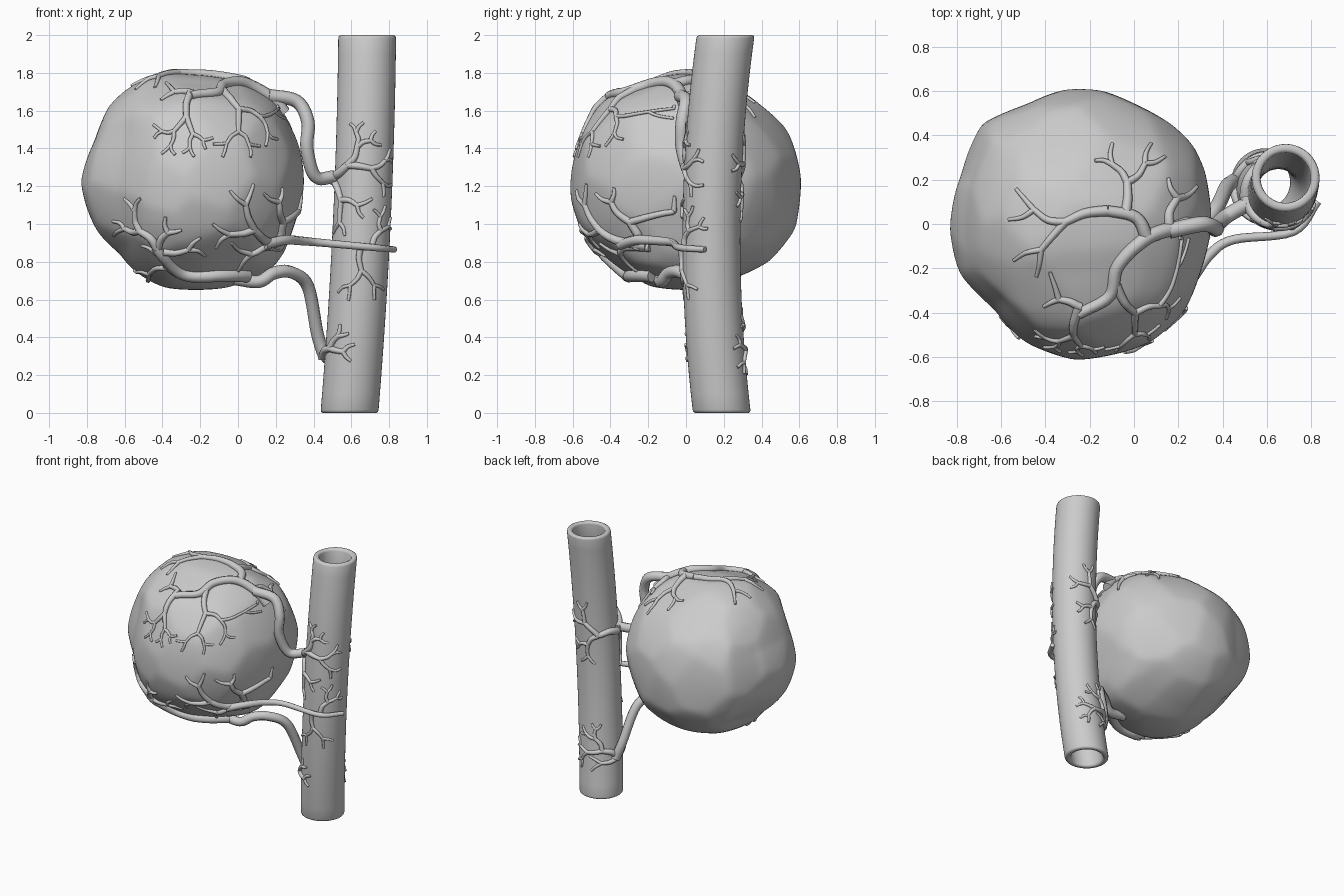
import bpy, bmesh, math, random
from mathutils import Vector

if "Cube" in bpy.data.objects:
    bpy.data.objects.remove(bpy.data.objects["Cube"])

random.seed(4)
C = Vector((-0.25, 0, 1.22))

# Lump outline: radius every 22.5 degrees in the front, side and top views
VIEWS = [
    (0, 2, (.59, .6, .615, .59, .57, .61, .59, .55, .59, .555, .525, .565, .57, .59, .63, .593)),
    (1, 2, (.61, .596, .57, .565, .57, .566, .61, .6, .61, .62, .58, .575, .575, .565, .6, .635)),
    (0, 1, (.59, .635, .61, .6, .61, .585, .635, .56, .575, .574, .535, .585, .6, .62, .615, .595)),
]


def base_radius(d):
    num = den = 0
    for i, j, tab in VIEWS:
        t = math.atan2(d[j], d[i]) % math.tau / math.tau * 16
        k, f = int(t), t % 1
        w = math.hypot(d[i], d[j]) ** 14 + 1e-6
        num += w * (tab[k % 16] * (1 - f) + tab[(k + 1) % 16] * f)
        den += w
    return num / den


# Broad facets give the lump its chiselled look
FACETS = []
for i in range(55):
    z = 1 - (2 * i + 1) / 55
    a, r = i * 2.4, math.sqrt(1 - z * z)
    n = Vector((r * math.cos(a), r * math.sin(a), z)) + Vector([random.uniform(-.13, .13) for _ in range(3)])
    n.normalize()
    FACETS.append((n, base_radius(n) * 0.985))


def radius(d):
    b = base_radius(d)
    cut = min(h / d.dot(n) for n, h in FACETS if d.dot(n) > 0.3)
    return 0.55 * b + 0.45 * min(cut, b * 1.03)


def finish(name, bm):
    me = bpy.data.meshes.new(name)
    bmesh.ops.recalc_face_normals(bm, faces=bm.faces)
    for f in bm.faces:
        f.smooth = True
    bm.to_mesh(me)
    bm.free()
    bpy.context.collection.objects.link(bpy.data.objects.new(name, me))


# Lump
bm = bmesh.new()
bmesh.ops.create_icosphere(bm, subdivisions=6, radius=1)
for v in bm.verts:
    d = v.co.normalized()
    v.co = C + d * radius(d)
for _ in range(3):
    bmesh.ops.smooth_vert(bm, verts=bm.verts, factor=0.5, use_axis_x=True, use_axis_y=True, use_axis_z=True)
finish("lump", bm)

# Hollow main vessel with rounded rims
R, INNER, N = 0.153, 0.113, 48


def axis(z):
    return Vector((.59 + .083 * z - .018 * z * z, .19 - .12 * z + .065 * z * z, z))


half = [(0.012, 0), (0.003, .005), (0, .016)]
levels = [i / 10 for i in range(1, 20)]
outer = [(R - e, z) for e, z in half] + [(R, z) for z in levels] + [(R - e, 2 - z) for e, z in reversed(half)]
inner = [(INNER + e, 2 - z) for e, z in half] + [(INNER, z) for z in reversed(levels)]
inner += [(INNER + e, z) for e, z in reversed(half)]
bm = bmesh.new()
rings = [[bm.verts.new(axis(z) + Vector((r * math.cos(k * math.tau / N), r * math.sin(k * math.tau / N), 0)))
          for k in range(N)] for r, z in outer + inner]
for i, a in enumerate(rings):
    b = rings[(i + 1) % len(rings)]
    for k in range(N):
        bm.faces.new((a[k], a[(k + 1) % N], b[(k + 1) % N], b[k]))
finish("main_vessel", bm)


# Mappings from flat strokes to the surfaces
def on_lump(d, t):
    d = d.normalized()
    return C + d * (radius(d) + 0.3 * t)


def depth(u, v):
    return math.sqrt(max(.345 - u * u - v * v, .004))


def front(p, t):
    u, v = p[0] - C.x, p[1] - C.z
    return on_lump(Vector((u, -depth(u, v), v)), t)


def top(p, t):
    u, v = p[0] - C.x, p[1]
    return on_lump(Vector((u, v, depth(u, v))), t)


def wall(p, t):  # arc length from the front, height
    a = p[0] / R - math.pi / 2
    return axis(p[1]) + Vector((math.cos(a), math.sin(a), 0)) * (R + 0.3 * t)


def free(p, t):
    return p


def spline(pts, steps=6):
    p = [Vector(q) for q in pts]
    p = [2 * p[0] - p[1]] + p + [2 * p[-1] - p[-2]]
    out = []
    for i in range(1, len(p) - 2):
        a, b, c, d = p[i - 1:i + 3]
        for t in (s / steps for s in range(steps)):
            out.append(.5 * (2 * b + (c - a) * t + (2 * a - 5 * b + 4 * c - d) * t * t + (3 * b - a - 3 * c + d) * t ** 3))
    return out + [p[-2]]


def stroke(cu, mapping, pts, r0, r1):
    pts = spline(pts)
    sp = cu.splines.new('POLY')
    sp.points.add(len(pts) - 1)
    for i, p in enumerate(pts):
        t = r0 + (r1 - r0) * i / (len(pts) - 1)
        sp.points[i].co = (*mapping(p, t), 1)
        sp.points[i].radius = t
    sp.use_smooth = True


def fork(cu, mapping, x, y, angle, length, forks, r):
    """A bent twig that splits in two until no forks are left."""
    bend = random.uniform(-16, 16)
    pts = [(x, y)]
    for s in (-bend, bend):
        a = math.radians(angle + s)
        pts.append((pts[-1][0] + length / 2 * math.cos(a), pts[-1][1] + length / 2 * math.sin(a)))
    r1 = r * .74 if forks else .008
    stroke(cu, mapping, pts, r, r1)
    if forks:
        for side in (-1, 1):
            fork(cu, mapping, *pts[-1], angle + side * random.uniform(28, 46),
                 length * random.uniform(.68, .85), forks - 1, r1)


def branch(name, stems, twigs):
    cu = bpy.data.curves.new(name, 'CURVE')
    cu.dimensions = '3D'
    cu.bevel_depth = 1
    cu.bevel_resolution = 2
    cu.use_fill_caps = True
    for s in stems:
        stroke(cu, *s)
    for mapping, r, seed in twigs:
        fork(cu, mapping, *seed, r)
    bpy.context.collection.objects.link(bpy.data.objects.new(name, cu))


# Upper branch: trunk, crown over the lump, twigs on the main vessel
branch("upper_branch", [
    (free, [(.16, -.03, 1.68), (.31, 0, 1.65), (.37, -.02, 1.54), (.365, -.02, 1.4), (.41, .03, 1.25), (.51, .09, 1.25)], .036, .034),
    (top, [(.22, 0), (.05, -.06), (-.07, -.19), (-.11, -.32), (-.25, -.39)], .034, .024),
    (top, [(.05, -.06), (0, .03), (-.12, .06)], .03, .025),
], [
    (top, .024, (.14, -.02, 75, .14, 1)), (top, .024, (-.04, .05, 85, .14, 2)), (top, .025, (-.12, .06, 195, .2, 2)),
    (front, .022, (-.25, 1.68, -100, .13, 3)), (front, .022, (-.08, 1.71, -58, .14, 3)), (front, .02, (-.24, 1.68, 172, .1, 1)),
    (wall, .028, (-.22, 1.25, 25, .15, 3)), (wall, .022, (-.22, 1.24, -50, .15, 2)), (wall, .028, (-.22, 1.23, 180, .16, 3)),
])

# Middle branch: wraps the front of the main vessel
branch("middle_branch", [
    (free, [(.14, -.35, .89), (.25, -.26, .915), (.34, -.14, .91), (.45, -.07, .9), (.72, -.035, .875), (.83, .1, .865)], .028, .016),
], [
    (front, .028, (.2, .9, 148, .16, 2)), (front, .028, (.17, .89, 68, .14, 2)), (front, .022, (.2, .89, 195, .15, 1)),
    (wall, .018, (.06, .88, 60, .1, 2)), (wall, .018, (0, .88, -85, .13, 2)),
])

# Lower branch: climbs from low on the main vessel, under and up the lump
branch("lower_branch", [
    (free, [(-.02, -.14, .71), (.11, -.13, .695), (.19, -.09, .74), (.28, -.03, .745), (.37, .07, .67), (.42, .17, .42), (.46, .2, .29)], .034, .034),
    (front, [(.04, .74), (-.1, .73), (-.25, .72), (-.34, .76), (-.43, .88)], .036, .028),
], [
    (front, .026, (-.42, .87, 138, .14, 2)), (front, .022, (-.42, .88, 58, .1, 1)), (front, .02, (-.39, .86, 5, .13, 1)),
    (front, .022, (-.24, .72, 162, .15, 2)),
    (wall, .025, (-.26, .3, 20, .12, 2)), (wall, .025, (-.26, .29, 150, .14, 3)), (wall, .018, (-.26, .29, 190, .13, 1)),
])
